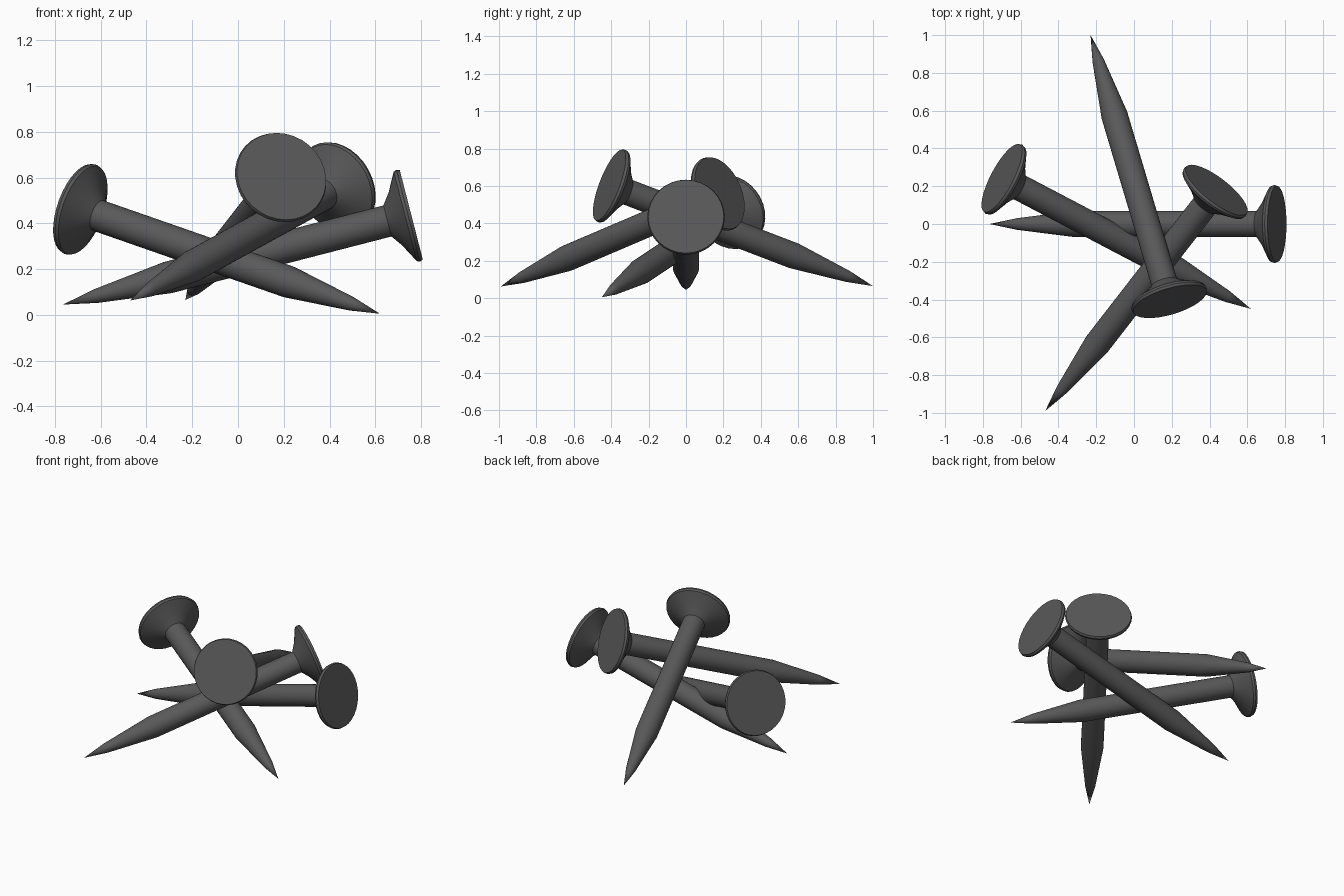
import bpy, bmesh, math
from mathutils import Vector

if "Cube" in bpy.data.objects:
    bpy.data.objects.remove(bpy.data.objects["Cube"])

SIDES = 32
# nail profile: (distance from tip, radius)
PROFILE = [(0.15, 0.031), (0.47, 0.07), (1.455, 0.07), (1.49, 0.118),
           (1.535, 0.202), (1.548, 0.207), (1.562, 0.202)]

# tip and centre of the head's face for each nail
NAILS = [((-0.765, 0, 0.045), (0.757, 0, 0.437)),
         ((-0.23, 1.0, 0.065), (0.19, -0.41, 0.605)),
         ((0.62, -0.45, 0.005), (-0.70, 0.243, 0.465)),
         ((-0.47, -0.99, 0.063), (0.437, 0.18, 0.562))]

iron = bpy.data.materials.new("dark_iron")
iron.diffuse_color = (0.1, 0.1, 0.1, 1)
iron.use_nodes = True
iron.node_tree.nodes["Principled BSDF"].inputs["Base Color"].default_value = iron.diffuse_color


def make_nail(name, tip, head):
    bm = bmesh.new()
    point = bm.verts.new((0, 0, 0))
    rings = [[bm.verts.new((r * math.cos(2 * math.pi * i / SIDES),
                            r * math.sin(2 * math.pi * i / SIDES), z))
              for i in range(SIDES)] for z, r in PROFILE]
    # pointed tip
    for i in range(SIDES):
        bm.faces.new((point, rings[0][(i + 1) % SIDES], rings[0][i]))
    # shaft and flared head
    for a, b in zip(rings, rings[1:]):
        for i in range(SIDES):
            j = (i + 1) % SIDES
            bm.faces.new((a[i], a[j], b[j], b[i]))
    # flat face of the head
    bm.faces.new(rings[-1])
    bmesh.ops.recalc_face_normals(bm, faces=bm.faces[:])
    mesh = bpy.data.meshes.new(name)
    bm.to_mesh(mesh)
    bm.free()
    obj = bpy.data.objects.new(name, mesh)
    bpy.context.collection.objects.link(obj)
    mesh.materials.append(iron)

    # lay the nail from its tip towards its head
    axis = Vector(head) - Vector(tip)
    obj.location = tip
    obj.rotation_euler = axis.to_track_quat('Z', 'Y').to_euler()
    s = axis.length / PROFILE[-1][0]
    obj.scale = (1, 1, s)
    bpy.ops.object.select_all(action='DESELECT')
    obj.select_set(True)
    bpy.context.view_layer.objects.active = obj
    bpy.ops.object.shade_smooth_by_angle(angle=math.radians(35))


for n, (tip, head) in enumerate(NAILS, 1):
    make_nail(f"nail_{n}", tip, head)
